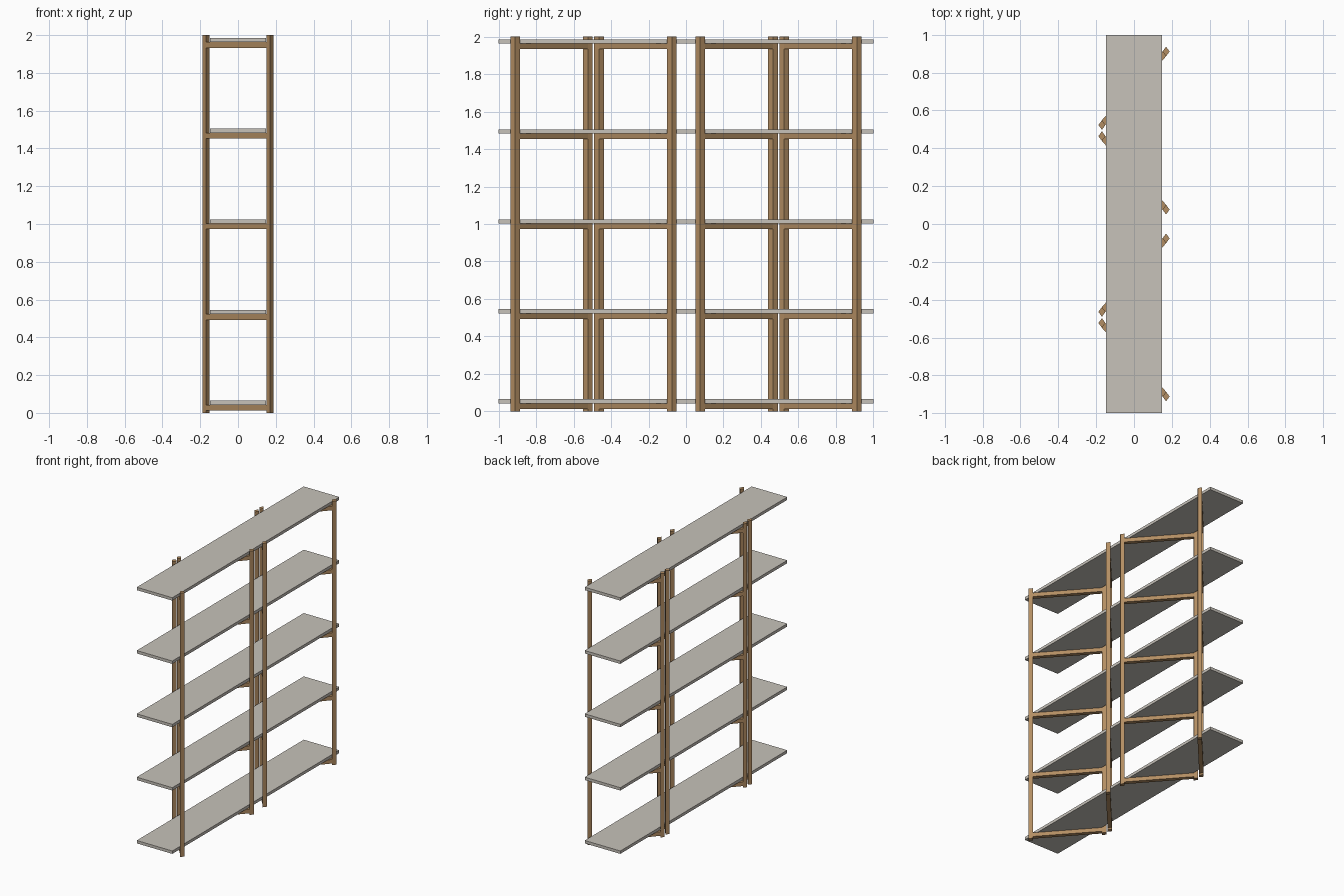
import bpy
import bmesh

if "Cube" in bpy.data.objects:
    bpy.data.objects.remove(bpy.data.objects["Cube"])


def material(name, color):
    m = bpy.data.materials.new(name)
    m.diffuse_color = (*color, 1)
    m.use_nodes = True
    m.node_tree.nodes["Principled BSDF"].inputs["Base Color"].default_value = m.diffuse_color
    return m


WOOD = material("oak wood", (0.45, 0.27, 0.125))
GREY = material("warm grey board", (0.57, 0.54, 0.49))


def prism(name, outline, z0, z1, mat):
    """Extrude a flat outline from z0 up to z1."""
    bm = bmesh.new()
    face = bm.faces.new([bm.verts.new((x, y, z0)) for x, y in outline])
    top = bmesh.ops.extrude_face_region(bm, geom=[face])["geom"]
    verts = [v for v in top if isinstance(v, bmesh.types.BMVert)]
    bmesh.ops.translate(bm, vec=(0, 0, z1 - z0), verts=verts)
    bmesh.ops.recalc_face_normals(bm, faces=bm.faces)
    mesh = bpy.data.meshes.new(name)
    bm.to_mesh(mesh)
    bm.free()
    mesh.materials.append(mat)
    ob = bpy.data.objects.new(name, mesh)
    bpy.context.collection.objects.link(ob)
    return ob


HX, HY = 0.0185, 0.0255     # half diagonals of the diamond posts
PX = 0.1695                 # post centre distance from the middle
SHELF_Z = [0.043 + 0.48 * i for i in range(5)]
SHELF_T, RUNG_H = 0.022, 0.03

# Shelf boards
for z in SHELF_Z:
    prism("shelf", [(-0.149, -1), (0.149, -1), (0.149, 1), (-0.149, 1)],
          z, z + SHELF_T, GREY)


def post(name, x, y):
    prism(name, [(x + HX, y), (x, y + HY), (x - HX, y), (x, y - HY)], 0, 2, WOOD)


# Slanted ladder frames: right post y, left post y, mirrored along the length
for side in (1, -1):
    for yr, yl in ((0.912, 0.5235), (0.076, 0.4645)):
        yr, yl = yr * side, yl * side
        post("right_post", PX, yr)
        post("left_post", -PX, yl)
        s = 1 if yl > yr else -1
        rung = [(PX - HX, yr), (PX, yr + s * HY), (-PX + HX, yl), (-PX, yl - s * HY)]
        # Rungs flush with the post sides, carrying each shelf
        for z in SHELF_Z:
            prism("rung", rung, z - RUNG_H, z, WOOD)
